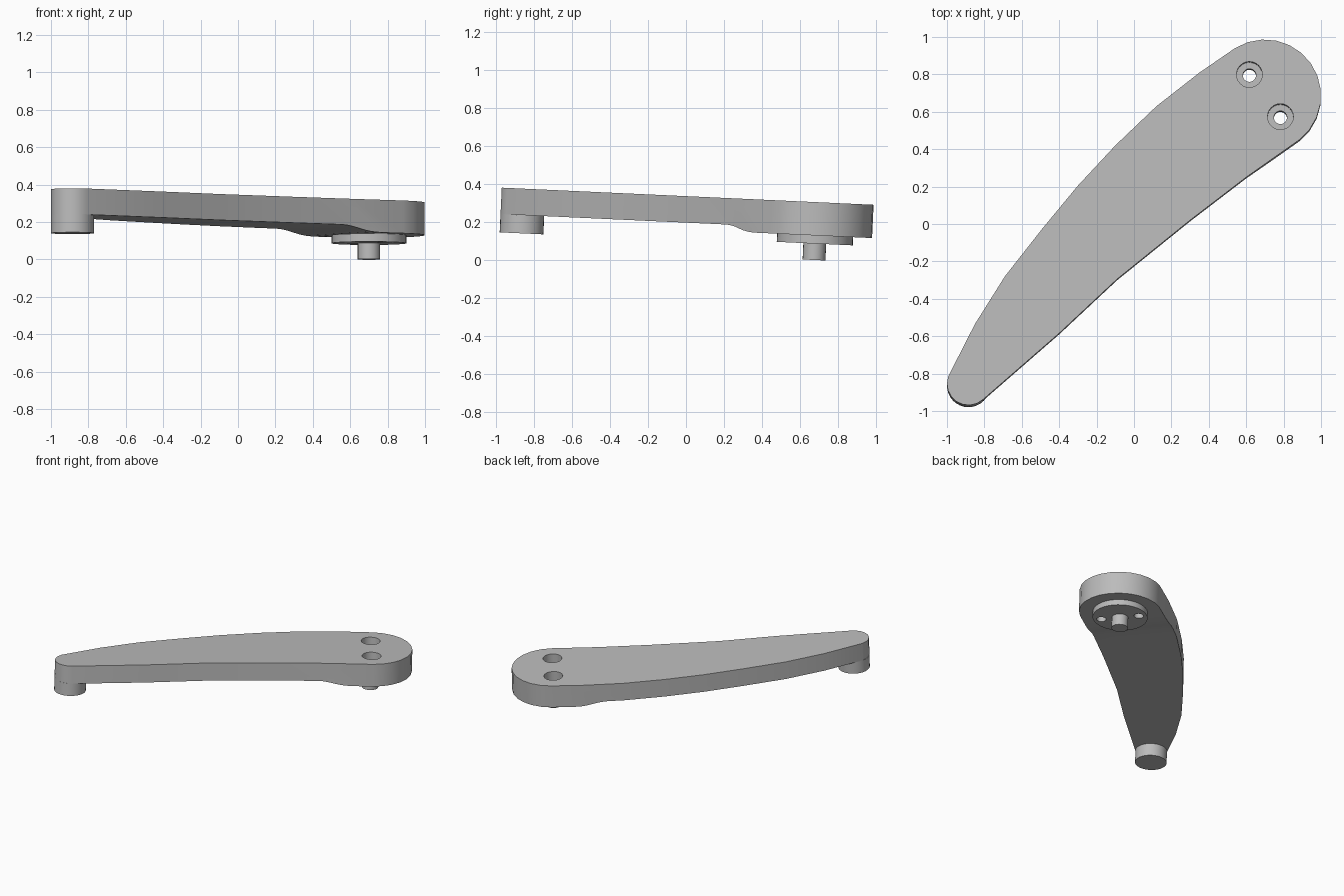
import bpy, bmesh, math
from mathutils import Matrix, Vector

cube = bpy.data.objects.get("Cube")
if cube:
    bpy.data.objects.remove(cube, do_unlink=True)

TILT = -0.046
HUB = Vector((0.70, 0.672))
TIP = Vector((-0.885, -0.87))
AXIS = Vector((0.806, 0.592))       # direction of the hub step
SIDE = Vector((-AXIS.y, AXIS.x))    # line through the two screw holes
TOP, UNDER, HUB_UNDER = 0.335, 0.196, 0.16

grey = bpy.data.materials.new("grey plastic")
grey.use_nodes = True
grey.diffuse_color = (0.5, 0.5, 0.5, 1)
grey.node_tree.nodes["Principled BSDF"].inputs["Base Color"].default_value = grey.diffuse_color


def prism(name, base, shift):
    """Solid made by sweeping a closed loop of 3D points along a vector."""
    bm = bmesh.new()
    face = bm.faces.new([bm.verts.new(p) for p in base])
    swept = bmesh.ops.extrude_face_region(bm, geom=[face])
    bmesh.ops.translate(bm, vec=shift,
                        verts=[g for g in swept["geom"] if isinstance(g, bmesh.types.BMVert)])
    bmesh.ops.recalc_face_normals(bm, faces=bm.faces)
    mesh = bpy.data.meshes.new(name)
    bm.to_mesh(mesh)
    bm.free()
    mesh.materials.append(grey)
    obj = bpy.data.objects.new(name, mesh)
    bpy.context.collection.objects.link(obj)
    return obj


def arc(centre, radius, start, end, count):
    angles = [math.radians(start + (end - start) * i / count) for i in range(count + 1)]
    return [(centre.x + radius * math.cos(a), centre.y + radius * math.sin(a)) for a in angles]


def cylinder(name, centre, radius, low, high, sides=32):
    ring = arc(centre, radius, 0, 360, sides)[:-1]
    return prism(name, [(x, y, low) for x, y in ring], (0, 0, high - low))


def boolean(obj, cutter, operation):
    mod = obj.modifiers.new("cut", "BOOLEAN")
    mod.operation, mod.solver, mod.object = operation, "EXACT", cutter
    bpy.context.view_layer.objects.active = obj
    bpy.ops.object.modifier_apply(modifier=mod.name)


# Arm plan: round hub, bowed back edge, round tip, nearly straight front edge
back_edge = [(0.35, 0.795), (0.12, 0.615), (-0.10, 0.405), (-0.30, 0.19),
             (-0.49, -0.04), (-0.69, -0.295), (-0.85, -0.55)]
front_edge = [(-0.40, -0.60), (-0.09, -0.31), (0.30, 0.005), (0.60, 0.235)]
outline = (arc(HUB, 0.3, -52, 122, 12) + back_edge
           + arc(TIP, 0.115, 160, 312, 8) + front_edge)
arm = prism("arm", [(x, y, 0) for x, y in outline], (0, 0, TOP))

# Side profile of the arm, with the smooth step down to the thicker hub
profile = [(-3, TOP), (-3, UNDER), (-0.40, UNDER), (-0.36, 0.194), (-0.32, 0.188),
           (-0.28, 0.179), (-0.24, 0.170), (-0.20, 0.164), (-0.16, 0.161),
           (-0.11, HUB_UNDER), (1, HUB_UNDER), (1, TOP)]
loop = [(*(HUB + AXIS * s - SIDE * 2), w) for s, w in profile]
shape = prism("arm_profile_cutter", loop, (SIDE * 4).to_3d())
boolean(arm, shape, "INTERSECT")
cutters = [shape]

# Mounting flange, drive pin and handle boss
flange = cylinder("mounting_flange", HUB, 0.2, 0.117, HUB_UNDER, 40)
pin = cylinder("drive_pin", HUB, 0.06, 0.031, 0.118, 24)
boss = cylinder("handle_boss", TIP, 0.115, 0.10, UNDER + 0.002)

# Counterbored screw holes
for side in (-1, 1):
    spot = HUB + SIDE * 0.14 * side
    bore = cylinder("bore_cutter", spot, 0.035, 0, 0.5, 24)
    recess = cylinder("recess_cutter", spot, 0.069, 0.235, 0.5, 24)
    boolean(arm, bore, "DIFFERENCE")
    boolean(arm, recess, "DIFFERENCE")
    boolean(flange, bore, "DIFFERENCE")
    cutters += [bore, recess]

for cutter in cutters:
    bpy.data.objects.remove(cutter, do_unlink=True)

# Shade and tilt the whole lever
for obj in (arm, flange, pin, boss):
    bpy.ops.object.select_all(action="DESELECT")
    obj.select_set(True)
    bpy.context.view_layer.objects.active = obj
    bpy.ops.object.shade_smooth_by_angle(angle=math.radians(30))
    obj.data.transform(Matrix.Rotation(TILT, 4, "X"))
